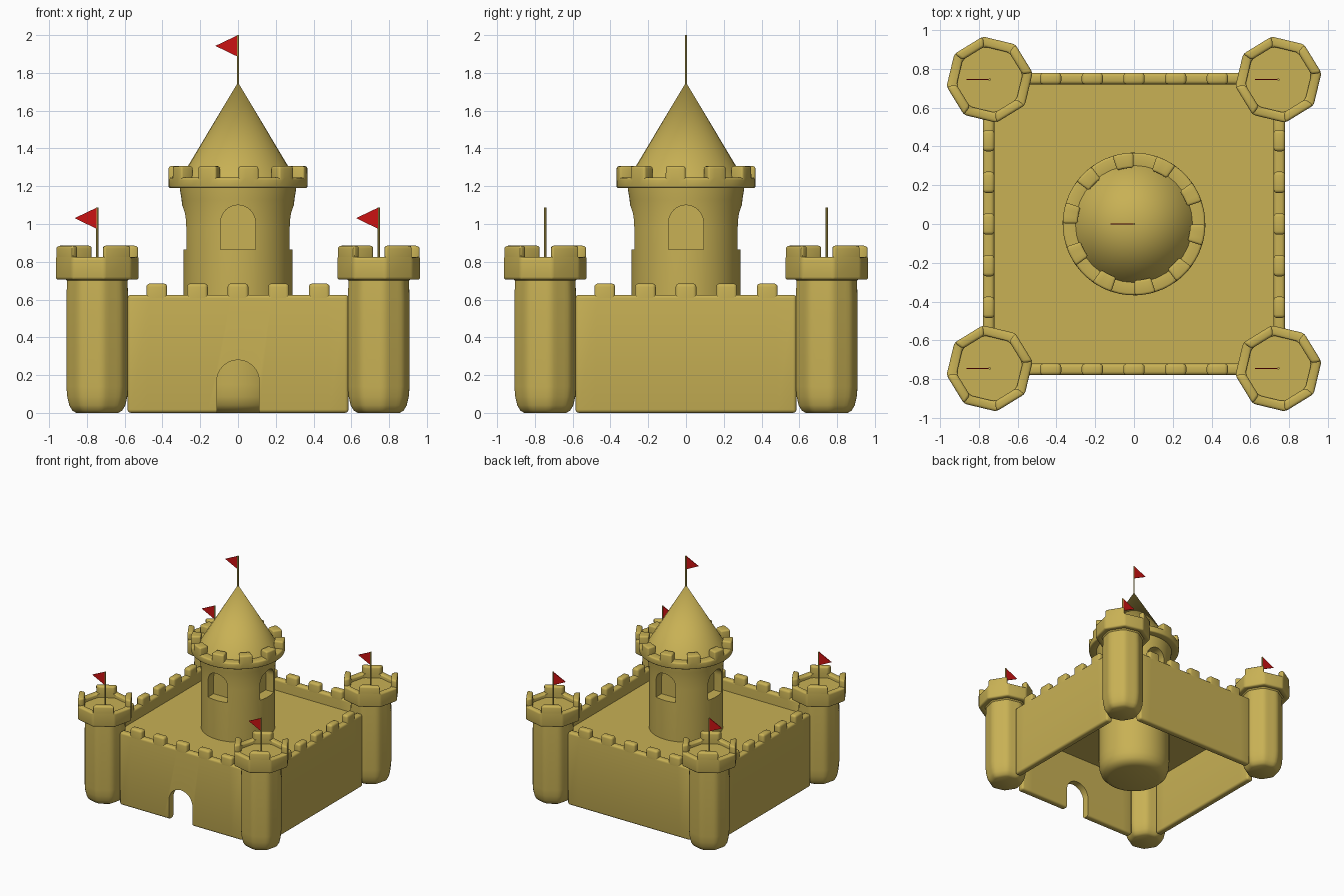
import bpy, bmesh
from math import sin, cos, pi, radians
from mathutils import Matrix

if "Cube" in bpy.data.objects:
    bpy.data.objects.remove(bpy.data.objects["Cube"])


def material(name, color):
    m = bpy.data.materials.new(name)
    m.diffuse_color = color
    m.use_nodes = True
    m.node_tree.nodes["Principled BSDF"].inputs["Base Color"].default_value = m.diffuse_color
    return m


SAND = material("sandstone", (0.58, 0.44, 0.09, 1))
RED = material("flag_red", (0.6, 0.006, 0.006, 1))


def finish(name, bm, mat=SAND, bevel=0, loc=(0, 0, 0), rot=0, cutters=()):
    bmesh.ops.recalc_face_normals(bm, faces=bm.faces)
    mesh = bpy.data.meshes.new(name)
    bm.to_mesh(mesh)
    bm.free()
    ob = bpy.data.objects.new(name, mesh)
    bpy.context.collection.objects.link(ob)
    mesh.materials.append(mat)
    ob.location, ob.rotation_euler = loc, (0, 0, rot)
    bpy.context.view_layer.objects.active = ob
    for o in bpy.context.selected_objects:
        o.select_set(False)
    ob.select_set(True)
    if bevel:
        b = ob.modifiers.new("round", "BEVEL")
        b.width, b.segments, b.limit_method = bevel, 3, "ANGLE"
        b.angle_limit = radians(30)
        bpy.ops.object.modifier_apply(modifier=b.name)
    for c in cutters:
        d = ob.modifiers.new("cut", "BOOLEAN")
        d.object, d.operation, d.solver = c, "DIFFERENCE", "EXACT"
        bpy.ops.object.modifier_apply(modifier=d.name)
        bpy.data.objects.remove(c)
    bpy.ops.object.shade_smooth_by_angle(angle=radians(40))
    return ob


def lathe(profile, n, shape=lambda a: 1.0):
    """Closed solid of revolution; shape(a) scales the radius around the axis."""
    bm = bmesh.new()
    rings = []
    for r, z in profile:
        rings.append([bm.verts.new((r * shape(2 * pi * i / n) * cos(2 * pi * i / n),
                                    r * shape(2 * pi * i / n) * sin(2 * pi * i / n), z))
                      for i in range(n)])
    for a, b in zip(rings, rings[1:]):
        for i in range(n):
            j = (i + 1) % n
            bm.faces.new((a[i], a[j], b[j], b[i]))
    bm.faces.new(rings[0])
    bm.faces.new(rings[-1])
    bmesh.ops.remove_doubles(bm, verts=bm.verts, dist=1e-5)
    return bm


def battlement(sections, closed, raised, z0, z1, z2):
    """Wall through (inner, outer) plan points, with raised cells pulled up to z2."""
    bm = bmesh.new()
    q = [[bm.verts.new((*p, z)) for p, z in ((a, z0), (b, z0), (b, z1), (a, z1))]
         for a, b in sections]
    tops = []
    for i in range(len(q) if closed else len(q) - 1):
        a, b = q[i], q[(i + 1) % len(q)]
        for k in range(4):
            f = bm.faces.new((a[k], a[(k + 1) % 4], b[(k + 1) % 4], b[k]))
            if k == 2 and raised(i):
                tops.append(f)
    if not closed:
        bm.faces.new(q[0])
        bm.faces.new(q[-1])
    bmesh.ops.recalc_face_normals(bm, faces=bm.faces)
    new = bmesh.ops.extrude_face_region(bm, geom=tops)["geom"]
    bmesh.ops.translate(bm, verts=[v for v in new if isinstance(v, bmesh.types.BMVert)],
                        vec=(0, 0, z2 - z1))
    return bm


def ring_sections(r0, r1, angles):
    return [((r0 * cos(a), r0 * sin(a)), (r1 * cos(a), r1 * sin(a))) for a in angles]


def arch_cutter(w, z0, z1, y0, y1, rot=0):
    """Round-topped block used to cut the gate and windows."""
    bm = bmesh.new()
    pts = [(-w, z0), (w, z0)] + [(w * cos(pi * i / 16), z1 - w + w * sin(pi * i / 16))
                                 for i in range(17)]
    f = bm.faces.new([bm.verts.new((x, y0, z)) for x, z in pts])
    new = bmesh.ops.extrude_face_region(bm, geom=[f], use_keep_orig=True)["geom"]
    bmesh.ops.translate(bm, verts=[v for v in new if isinstance(v, bmesh.types.BMVert)],
                        vec=(0, y1 - y0, 0))
    bm.transform(Matrix.Rotation(rot, 4, "Z"))
    ob = finish("arch_cutter", bm)
    ob.hide_render = True
    return ob


def flag(name, x, y, z0, z1):
    finish(name + "_pole", lathe([(0.006, z0), (0.006, z1)], 8), loc=(x, y, 0))
    bm = bmesh.new()
    tri = [(0, z1), (0, z1 - 0.115), (-0.12, z1 - 0.057)]
    f = bm.faces.new([bm.verts.new((a, -0.003, z)) for a, z in tri])
    new = bmesh.ops.extrude_face_region(bm, geom=[f], use_keep_orig=True)["geom"]
    bmesh.ops.translate(bm, verts=[v for v in new if isinstance(v, bmesh.types.BMVert)],
                        vec=(0, 0.006, 0))
    finish(name + "_flag", bm, RED, loc=(x, y, 0))


# Curtain walls with five merlons each, gate in the front one
xs = [-0.585] + [c * 0.215 + s for c in range(-2, 3) for s in (-0.055, 0.055)] + [0.585]
wall_plan = [((x, -0.72), (x, -0.78)) for x in xs]
for k, side in enumerate(("front", "right", "back", "left")):
    cut = [arch_cutter(0.112, -0.1, 0.28, -0.9, -0.6)] if k == 0 else []
    finish(side + "_wall", battlement(wall_plan, False, lambda i: i % 2 == 1, 0, 0.625, 0.685),
           bevel=0.018, rot=k * pi / 2, cutters=cut)

# Courtyard floor
bm = bmesh.new()
bmesh.ops.create_cube(bm, size=1, matrix=Matrix.Diagonal((1.48, 1.48, 0.02, 1)))
finish("courtyard_floor", bm, loc=(0, 0, 0.52))


# Corner towers: rounded octagon shaft, octagonal parapet with four merlons
def octagon(a):
    d = (a % (pi / 4)) - pi / 8
    return min(cos(pi / 8) / cos(d), 0.975)


TILT = radians(9)
shaft = [(0.115, 0), (0.137, 0.012), (0.154, 0.04), (0.165, 0.085), (0.17, 0.14),
         (0.17, 0.6), (0.166, 0.7), (0.185, 0.72), (0.185, 0.79)]
oct_plan = ring_sections(0.172, 0.225, [i * pi / 4 for i in range(8)])
for sx in (-1, 1):
    for sy in (-1, 1):
        x, y = sx * 0.745, sy * 0.745
        label = ("front" if sy < 0 else "back") + ("_left" if sx < 0 else "_right") + "_tower"
        finish(label + "_shaft", lathe(shaft, 48, octagon), loc=(x, y, 0), rot=TILT)
        finish(label + "_parapet",
               battlement(oct_plan, True, lambda i: i % 2 == 0, 0.705, 0.825, 0.885),
               bevel=0.015, loc=(x, y, 0), rot=TILT)
        flag(label, x, y, 0.77, 1.088)

# Central keep with four recessed arched windows
keep = [(0.2, 0), (0.24, 0.012), (0.268, 0.04), (0.283, 0.085), (0.289, 0.15), (0.289, 0.98),
        (0.292, 1.06), (0.299, 1.13), (0.31, 1.2), (0.31, 1.23)]
windows = [arch_cutter(0.092, 0.865, 1.1, -0.4, -0.2, k * pi / 2) for k in range(4)]
finish("keep_shaft", lathe(keep, 64), cutters=windows)

# Keep parapet: ten merlons
angles = [radians(-9 + 36 * k + d) for k in range(10) for d in (-8.5, -2.8, 2.8, 8.5, 15, 21)]
finish("keep_parapet", battlement(ring_sections(0.29, 0.368, angles), True,
                                  lambda i: i % 6 < 3, 1.19, 1.245, 1.306), bevel=0.012)

# Conical roof
finish("keep_roof", lathe([(0.308, 1.235), (0.0, 1.75)], 32))
flag("keep", 0, 0, 1.72, 2.0)
